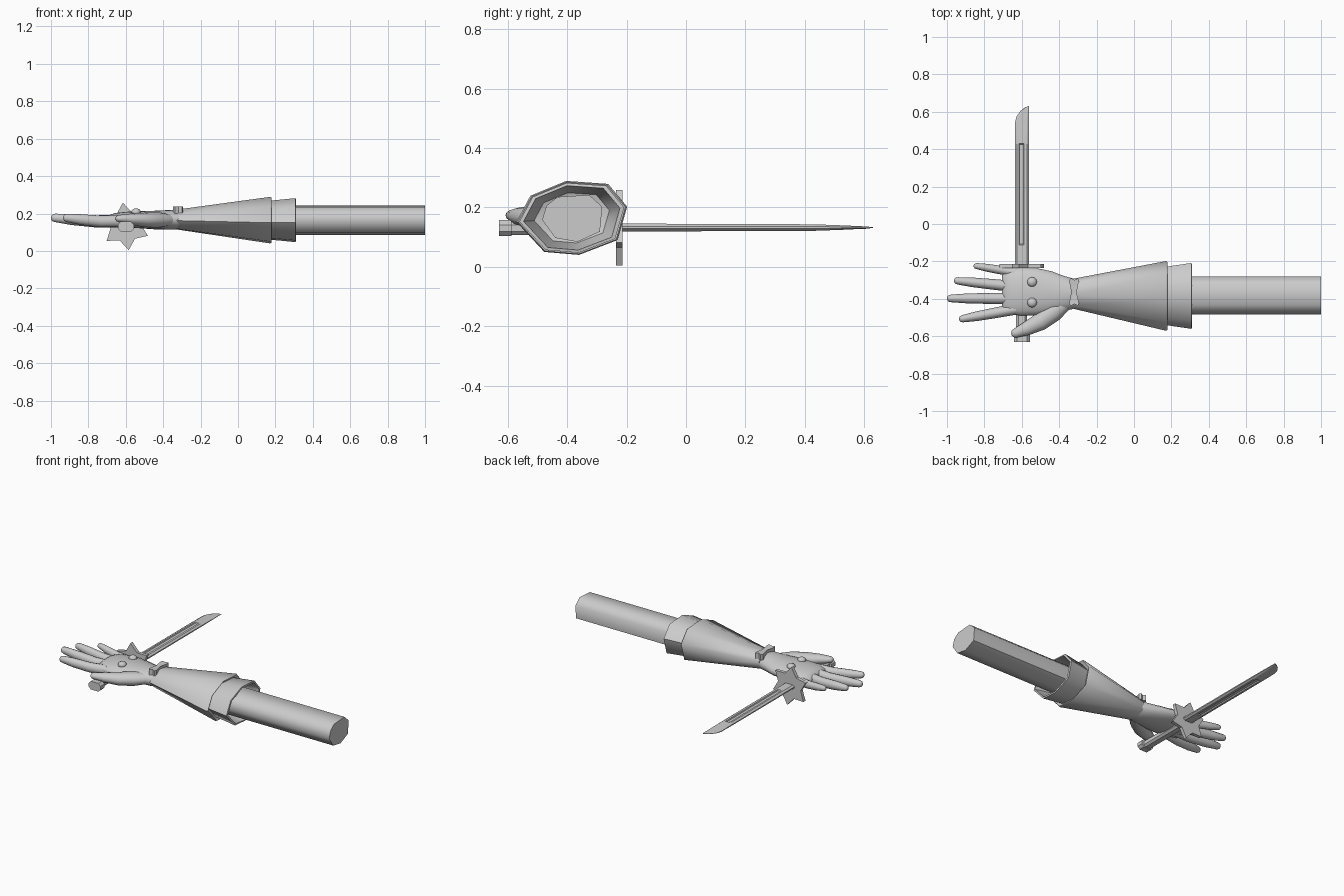
import bpy, bmesh, math
from mathutils import Vector

if "Cube" in bpy.data.objects:
    bpy.data.objects.remove(bpy.data.objects["Cube"])

grey = bpy.data.materials.new("light grey")
grey.diffuse_color = (0.6, 0.6, 0.6, 1)
grey.use_nodes = True
grey.node_tree.nodes["Principled BSDF"].inputs["Base Color"].default_value = grey.diffuse_color


def finish(name, bm, angle=35):
    bmesh.ops.recalc_face_normals(bm, faces=bm.faces)
    me = bpy.data.meshes.new(name)
    bm.to_mesh(me)
    bm.free()
    me.materials.append(grey)
    ob = bpy.data.objects.new(name, me)
    bpy.context.collection.objects.link(ob)
    bpy.ops.object.select_all(action='DESELECT')
    ob.select_set(True)
    bpy.context.view_layer.objects.active = ob
    bpy.ops.object.shade_smooth_by_angle(angle=math.radians(angle))
    return ob


def loft(name, rings, angle=35):
    """Skin a list of equal-length point rings and cap both ends."""
    bm = bmesh.new()
    vs = [[bm.verts.new(p) for p in r] for r in rings]
    n = len(vs[0])
    for a, b in zip(vs, vs[1:]):
        for i in range(n):
            j = (i + 1) % n
            bm.faces.new((a[i], a[j], b[j], b[i]))
    bm.faces.new(vs[0][::-1])
    bm.faces.new(vs[-1])
    return finish(name, bm, angle)


def tube(name, pts, radii, flat=1.0, n=12):
    """Rounded tube along a path; the last points close into a dome."""
    pts = [Vector(p) for p in pts]
    d = (pts[-1] - pts[-2]).normalized()
    r = radii[-1]
    tip = pts[-1]
    pts = pts[:-1] + [tip - d * r, tip - d * r * .4, tip - d * r * .1, tip]
    radii = radii[:-1] + [r, r * .82, r * .45, r * .1]
    rings = []
    for i, p in enumerate(pts):
        t = (pts[min(i + 1, len(pts) - 1)] - pts[max(i - 1, 0)]).normalized()
        side = t.cross(Vector((0, 0, 1))).normalized()
        up = side.cross(t)
        rings.append([p + side * math.cos(a) * radii[i] + up * math.sin(a) * radii[i] * flat
                      for a in (math.tau * k / n for k in range(n))])
    return loft(name, rings, 60)


def prism(name, outline, put, lo, hi):
    return loft(name, [[put(a, b, h) for a, b in outline] for h in (lo, hi)])


def box(name, x, y, z, c=.012):
    """Bar along y with chamfered long edges."""
    (x0, x1), (z0, z1) = x, z
    o = [(x0 + c, z0), (x1 - c, z0), (x1, z0 + c), (x1, z1 - c),
         (x1 - c, z1), (x0 + c, z1), (x0, z1 - c), (x0, z0 + c)]
    return prism(name, o, lambda a, b, h: (a, h, b), *y)


# Flared sleeve with a stepped, hollow cuff
SECTION = [(-.018, .124), (.123, .114), (.187, .037), (.155, -.075),
           (.025, -.125), (-.092, -.115), (-.186, -.014), (-.139, .074)]


def sleeve_ring(x, s, cy=-.385, cz=.165):
    return [(x, cy + y * s, cz + z * s) for y, z in SECTION]


loft("sleeve", [sleeve_ring(-.325, .43, -.373, .168), sleeve_ring(.172, 1),
                sleeve_ring(.178, .97), sleeve_ring(.165, .84)], 55)
loft("cuff", [sleeve_ring(.15, .82), sleeve_ring(.308, .945), sleeve_ring(.31, .87),
              sleeve_ring(.06, .54)], 55)

# Upper arm
ARM = [(-.433, .235), (-.326, .242), (-.282, .202), (-.290, .118),
       (-.366, .084), (-.440, .097), (-.484, .158), (-.470, .205)]
loft("arm", [[(x, y, z) for y, z in ARM] for x in (.03, 1)], 55)

# Hand: palm from elliptical sections (x, y centre, z centre, y radius, z radius)
palm = [(-.28, -.373, .168, .06, .04), (-.335, -.373, .167, .084, .053),
        (-.38, -.37, .166, .094, .052), (-.44, -.365, .165, .112, .05),
        (-.52, -.362, .167, .126, .046), (-.60, -.362, .167, .128, .042),
        (-.66, -.362, .165, .122, .037), (-.695, -.365, .163, .108, .027),
        (-.705, -.365, .162, .09, .012)]
loft("palm", [[(x, cy + math.cos(a) * ry, cz + math.sin(a) * rz)
               for a in (math.tau * k / 20 for k in range(20))]
              for x, cy, cz, ry, rz in palm], 60)

# Fingers: base and tip positions
fingers = {"little_finger": ((-.62, -.262), (-.857, -.222), .022),
           "ring_finger": ((-.63, -.335), (-.962, -.302), .027),
           "middle_finger": ((-.63, -.398), (-1.0, -.398), .028),
           "index_finger": ((-.63, -.455), (-.935, -.510), .027)}
for name, (b, t, r) in fingers.items():
    pts = [(b[0] + (t[0] - b[0]) * f, b[1] + (t[1] - b[1]) * f, z)
           for f, z in ((0, .160), (.35, .158), (.7, .168), (1, .179))]
    tube(name, pts, [r * 1.1, r * 1.05, r * .95, r * .72], 1.1)
tube("thumb", [(-.36, -.415, .166), (-.43, -.470, .165), (-.50, -.522, .166),
               (-.575, -.560, .170), (-.655, -.592, .174)],
     [.04, .052, .048, .037, .025], .8)

# Round studs on the back of the hand
for i, y in enumerate((-.31, -.42)):
    bm = bmesh.new()
    bmesh.ops.create_uvsphere(bm, u_segments=16, v_segments=8, radius=.026)
    for v in bm.verts:
        v.co = (v.co.x - .545, v.co.y + y, v.co.z * .75 + .208)
    finish(f"hand_stud_{i + 1}", bm, 60)

# Wrist bow
bow = [(-.335, -.365), (-.347, -.425), (-.338, -.437), (-.318, -.428), (-.300, -.437),
       (-.294, -.425), (-.307, -.365), (-.294, -.302), (-.300, -.290), (-.318, -.300),
       (-.338, -.290), (-.347, -.302)]
# fanned from the centre so the concave outline stays clean
bm = bmesh.new()
layers = [[bm.verts.new((x, y, z)) for x, y in bow] for z in (.200, .238)]
mids = [bm.verts.new((-.32, -.365, z)) for z in (.205, .232)]
for i in range(len(bow)):
    j = (i + 1) % len(bow)
    bm.faces.new((layers[0][i], layers[0][j], layers[1][j], layers[1][i]))
    for ring, m in zip(layers, mids):
        bm.faces.new((ring[i], ring[j], m))
finish("wrist_bow", bm)

# Sword handle, pommel and six-pointed star guard
box("handle", (-.63, -.572), (-.60, -.22), (.107, .153))
box("pommel", (-.642, -.556), (-.63, -.588), (.103, .157), .016)
star = []
for k in range(12):
    a = math.radians(97 + 30 * k)
    r = .128 if k % 2 == 0 else .082
    star.append((-.6 + r * math.cos(a), .131 + r * math.sin(a)))
prism("star_guard", star, lambda a, b, h: (a, h, b), -.235, -.213)

# Blade with a fuller on both sides: (y, left x, right x, half thickness, groove depth)
stations = [(-.215, -.637, -.562, .013, 0), (-.112, -.637, -.562, .013, 0),
            (-.108, -.637, -.562, .013, .007), (.426, -.637, -.562, .011, .007),
            (.43, -.637, -.562, .011, 0), (.54, -.637, -.562, .007, 0),
            (.575, -.628, -.562, .005, 0), (.605, -.607, -.562, .004, 0),
            (.622, -.585, -.562, .002, 0), (.63, -.566, -.562, .001, 0)]
rings = []
for y, xl, xr, t, g in stations:
    upper = [(.15, t), (.30, t), (.34, t - g), (.62, t - g), (.66, t), (.85, t)]
    prof = [(0, t * .3)] + upper + [(1, t * .3)]
    prof += [(f, -h) for f, h in reversed(prof)]
    rings.append([(xl + (xr - xl) * f, y, .132 + h) for f, h in prof])
loft("blade", rings, 20)
